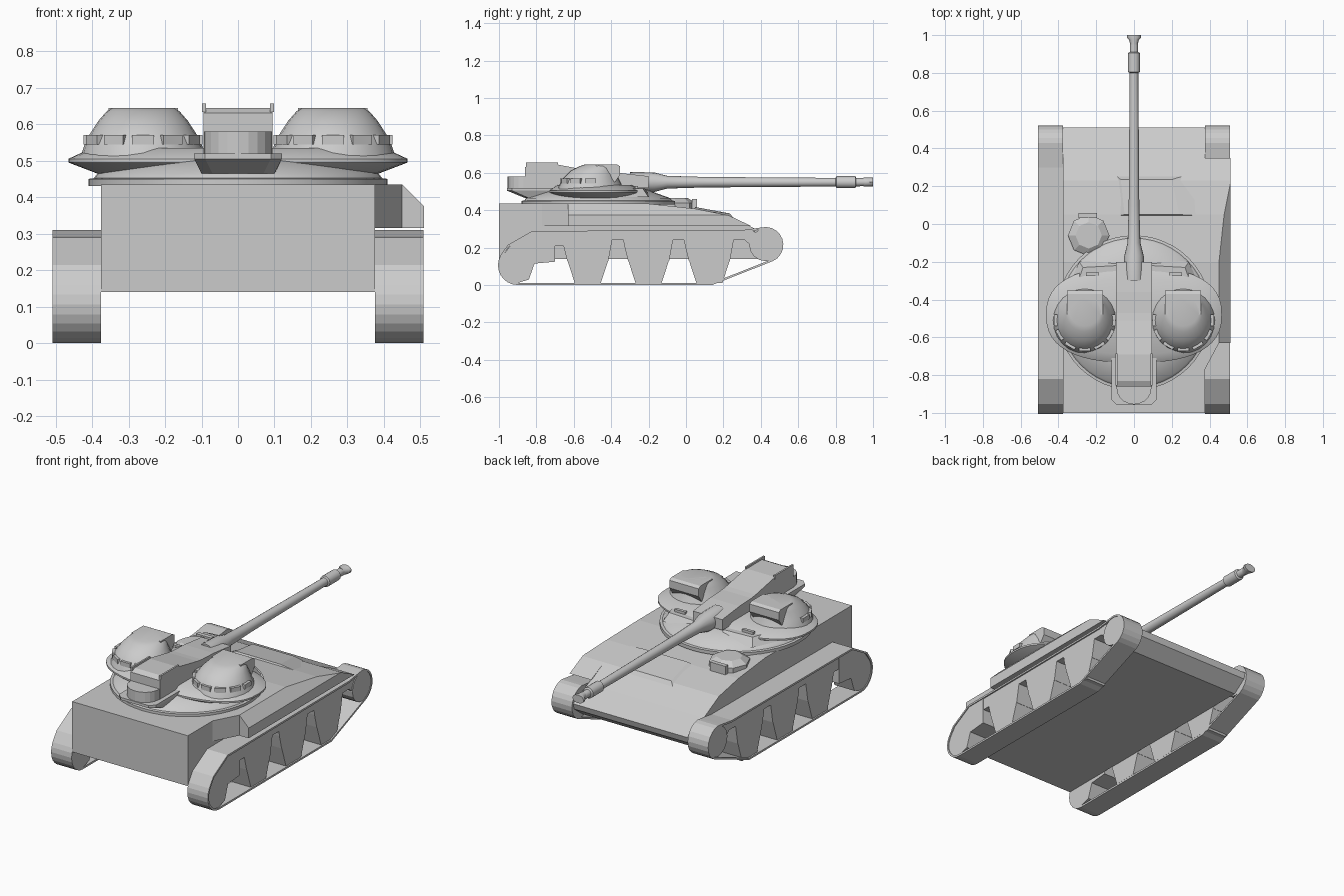
import bpy, bmesh
from math import sin, cos, pi, radians
from mathutils import Vector

if "Cube" in bpy.data.objects:
    bpy.data.objects.remove(bpy.data.objects["Cube"])


def finish(name, bm, smooth=False):
    bmesh.ops.recalc_face_normals(bm, faces=bm.faces)
    me = bpy.data.meshes.new(name)
    bm.to_mesh(me)
    bm.free()
    ob = bpy.data.objects.new(name, me)
    bpy.context.collection.objects.link(ob)
    if smooth:
        bpy.context.view_layer.objects.active = ob
        ob.select_set(True)
        bpy.ops.object.shade_smooth_by_angle(angle=radians(35))
        ob.select_set(False)
    return ob


def loft(name, rings, smooth=False):
    """Skin a list of equal-length point rings and cap both ends."""
    bm = bmesh.new()
    vs = [[bm.verts.new(p) for p in r] for r in rings]
    n = len(vs[0])
    for a, b in zip(vs, vs[1:]):
        for i in range(n):
            bm.faces.new((a[i], a[(i + 1) % n], b[(i + 1) % n], b[i]))
    bm.faces.new(vs[0])
    bm.faces.new(vs[-1])
    return finish(name, bm, smooth)


def side_prism(name, pts, x0, x1):
    return loft(name, [[(x, y, z) for y, z in pts] for x in (x0, x1)])


def plan_prism(name, pts, z0, z1):
    return loft(name, [[(x, y, z) for x, y in pts] for z in (z0, z1)])


def box(name, c, size, turn=0):
    pts = [(-1, -1), (1, -1), (1, 1), (-1, 1)]
    plan = [(c[0] + (px * size[0] * cos(turn) - py * size[1] * sin(turn)) / 2,
             c[1] + (px * size[0] * sin(turn) + py * size[1] * cos(turn)) / 2) for px, py in pts]
    return plan_prism(name, plan, c[2] - size[2] / 2, c[2] + size[2] / 2)


def ring(cx, cy, z, rx, ry, e=2, n=32):
    """Superellipse ring in plan."""
    f = lambda v: (1 if v > 0 else -1) * abs(v) ** (2 / e)
    return [(cx + rx * f(cos(2 * pi * i / n)), cy + ry * f(sin(2 * pi * i / n)), z) for i in range(n)]


def arc(cy, cz, r, a0, a1, n):
    return [(cy + r * cos(radians(a0 + (a1 - a0) * i / n)),
             cz + r * sin(radians(a0 + (a1 - a0) * i / n))) for i in range(n + 1)]


# Hull with sloping front plate
glacis = [(-.2, .435), (.05, .408), (.23, .372), (.37, .30)]
side_prism("hull", [(-1, .14), (-1, .435)] + glacis + [(.51, .235), (.5, .2), (.42, .14)], -.375, .375)
loft("front_plate_ridge", [
    [(-.1, .04, .40), (.42, .04, .40), (.28, .26, .35), (-.1, .26, .35)],
    [(-.05, .05, .417), (.24, .05, .417), (.2, .235, .383), (-.07, .235, .383)]])

# Side storage bulge, on the right only
side = side_prism("side_bulge", [(-.63, .315), (-.63, .435)] + glacis[:3] + [(.35, .315)], .37, .51)
bm = bmesh.new()
bm.from_mesh(side.data)
cut = bmesh.ops.bisect_plane(bm, geom=bm.verts[:] + bm.edges[:] + bm.faces[:], plane_co=(.45, 0, .435),
                             plane_no=(1, 0, 1), clear_outer=True)
bmesh.ops.holes_fill(bm, edges=[e for e in bm.edges if e.is_boundary])
bmesh.ops.recalc_face_normals(bm, faces=bm.faces)
bm.to_mesh(side.data)
bm.free()
plan_prism("bulge_rear", [(.37, -.78), (.45, -.63), (.37, -.63)], .315, .435)

# Tracks, wheels and skirts on both sides
belt_path = (arc(-.9, .106, .1, 270, 150, 8) + [(-.95, .21), (-.82, .284), (.3, .288)]
             + arc(.425, .215, .09, 105, -65, 10) + [(.14, .006)])
for s, tag in ((-1, "left"), (1, "right")):
    xi, xo = s * .375, s * .508
    bm = bmesh.new()
    rows = [[bm.verts.new((x, y, z)) for y, z in belt_path] for x in (xi, xo)]
    for i in range(len(belt_path)):
        j = (i + 1) % len(belt_path)
        bm.faces.new((rows[0][i], rows[0][j], rows[1][j], rows[1][i]))
    belt = finish(tag + "_track_belt", bm)
    m = belt.modifiers.new("thickness", "SOLIDIFY")
    m.thickness, m.offset = .011, 0
    side_prism(tag + "_idler", arc(.425, .215, .087, 0, 337.5, 15), xi, s * .505)
    side_prism(tag + "_sprocket", arc(-.9, .106, .095, 270, 150, 8)
               + [(-.94, .21), (-.82, .28), (-.7, .28), (-.7, .125), (-.81, .115), (-.84, .03)], xi, s * .503)
    # skirt with a stepped lower edge
    edge = [(-.75, .21)]
    for c in (-.525, -.2, .125):
        edge += [(c - .13, .21), (c - .11, .13), (c + .11, .13), (c + .13, .24), (c + .19, .24)]
    side_prism(tag + "_skirt", [(-.75, .284)] + edge + [(.36, .2), (.37, .288)], xi, s * .5)
    for i, c in enumerate((-.525, -.2, .125)):
        side_prism(f"{tag}_wheel_{i}", [(c - .11, .135), (c + .11, .135), (c + .07, .012), (c - .07, .012)],
                   xi, s * .5)

# Driver hatch and visor
loft("driver_hatch", [ring(-.24, -.06, z, r, r, n=8) for z, r in ((.39, .11), (.44, .11), (.465, .07))])
box("driver_visor", (-.245, .045, .435), (.1, .025, .05))

# Turret base and flared body
loft("turret_base", [ring(0, -.47, z, r, r, n=48) for z, r in
                     ((.43, .41), (.45, .41), (.452, .395), (.465, .385), (.51, .26))], True)
loft("turret_body", [ring(0, cy, z, rx, ry, e, 48) for cy, z, rx, ry, e in
                     ((-.48, .455, .36, .22, 2), (-.48, .495, .465, .255, 2.5),
                      (-.48, .505, .465, .255, 2.5), (-.49, .535, .40, .20, 2.5))], True)

# Twin domes with front sights and vision blocks
for s, tag in ((-1, "left"), (1, "right")):
    loft(tag + "_dome", [ring(s * .26, cy, z, rx, ry, n=24) for cy, z, rx, ry in
                         ((-.51, .50, .175, .18), (-.51, .54, .162, .165), (-.51, .57, .148, .15),
                          (-.495, .61, .122, .125), (-.47, .635, .10, .10), (-.46, .645, .085, .08))], True)
    side_prism(tag + "_sight", [(-.48, .55), (-.48, .645), (-.37, .645), (-.352, .635), (-.352, .59), (-.38, .55)],
               s * .165, s * .355)
    for i in range(7):
        a = radians(180 + 30 * i)
        box(f"{tag}_vision_block_{i}", (s * .26 + .148 * cos(a), -.51 + .148 * sin(a), .557), (.03, .06, .026), a)
    loft(tag + "_cheek", [[(s * x, y, z) for x, y in p] for z, p in
                          ((.47, [(.09, -.18), (.29, -.2), (.38, -.4), (.09, -.4)]),
                           (.515, [(.09, -.22), (.27, -.23), (.33, -.4), (.09, -.4)]))])
    box(tag + "_slot_cover", (s * .22, -.265, .52), (.07, .018, .02))
    box(tag + "_spine_rail", (s * .093, -.77, .645), (.01, .17, .022))

# Central spine, rear bustle and its sloped floor
side_prism("gun_spine", [(-.86, .51), (-.86, .63), (-.83, .645), (-.69, .645), (-.51, .61), (-.47, .605),
                         (-.36, .60), (-.2, .582), (-.2, .52)], -.095, .095)
u_end = [(.092 * cos(a), -.87 + .085 * sin(a)) for a in [pi + pi * i / 10 for i in range(11)]]
plan_prism("bustle", u_end + [(.092, -.65), (-.092, -.65)], .515, .58)
loft("bustle_floor", [
    [(-.1, -.7, .46), (.1, -.7, .46), (.1, -.84, .465), (.07, -.86, .465), (-.07, -.86, .465), (-.1, -.84, .465)],
    [(-.12, -.7, .505), (.12, -.7, .505), (.12, -.93, .505), (.09, -.958, .505), (-.09, -.958, .505), (-.12, -.93, .505)],
    [(-.12, -.7, .52), (.12, -.7, .52), (.12, -.93, .52), (.09, -.958, .52), (-.09, -.958, .52), (-.12, -.93, .52)]])

# Gun barrel with collar and muzzle sleeve
profile = [(-.3, .055), (-.17, .052), (-.1, .034), (.1, .028), (.8, .023), (.805, .032), (.905, .032),
           (.91, .022), (.97, .021)]
loft("gun_barrel", [[(r * cos(2 * pi * i / 16), y, .55 + r * sin(2 * pi * i / 16)) for i in range(16)]
                    for y, r in profile], True)
loft("muzzle_flare", [[(w * cos(2 * pi * i / 12), y, .55 + .024 * sin(2 * pi * i / 12)) for i in range(12)]
                      for y, w in ((.95, .02), (.975, .026), (.985, .037), (1, .037))], True)
